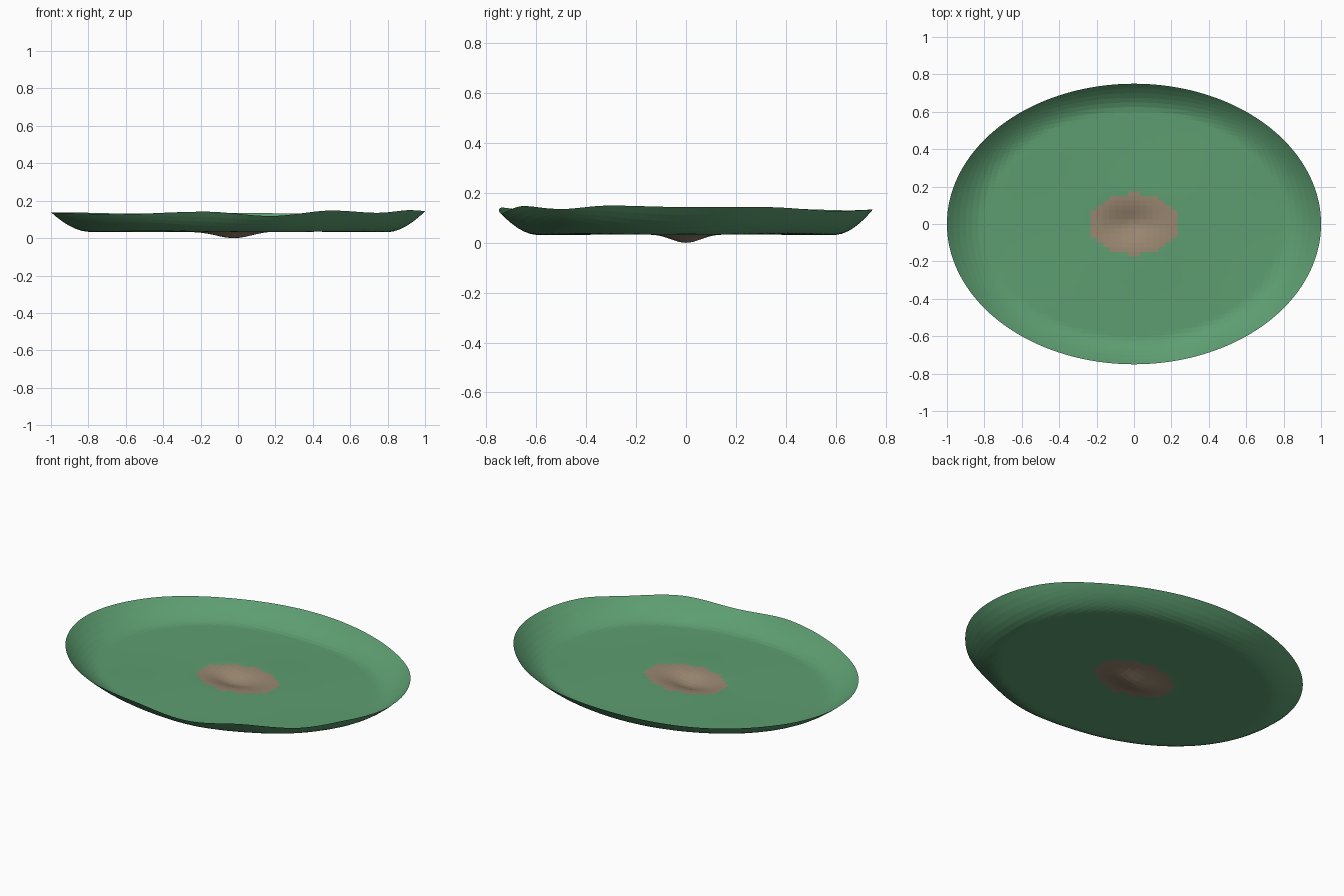
import bpy, bmesh, math

if "Cube" in bpy.data.objects:
    bpy.data.objects.remove(bpy.data.objects["Cube"])

N = 60            # grid cells per side
RX, RY = 1.0, 0.75

# rim height around the edge: (angle in degrees, height)
RIM = [(-180, .143), (-155, .138), (-130, .132), (-100, .146), (-80, .123), (-60, .152),
       (-42, .140), (-24, .154), (0, .148), (24, .148), (53, .132), (90, .139),
       (120, .135), (150, .141), (180, .143)]


def rim_height(a):
    for (a0, h0), (a1, h1) in zip(RIM, RIM[1:]):
        if a <= a1:
            t = max(0, (a - a0) / (a1 - a0))
            t = t * t * (3 - 2 * t)
            return h0 + (h1 - h0) * t
    return RIM[-1][1]


def height(x, y):
    r = math.hypot(x / RX, y / RY)
    ang = math.degrees(math.atan2(y / RY, x / RX))
    base = .039 + .003 * math.sin(5 * x + 1) * math.cos(6 * y)
    lift = max(0, (r - .80) / .20) ** 1.8
    dip = .037 * math.exp(-((x + .02) / .13) ** 2 - (y / .085) ** 2)
    return base + (rim_height(ang) - base) * lift - dip


def material(name, color):
    m = bpy.data.materials.new(name)
    m.diffuse_color = (*color, 1)
    m.use_nodes = True
    m.node_tree.nodes["Principled BSDF"].inputs["Base Color"].default_value = m.diffuse_color
    return m


# leaf dish: square grid bent onto an oval
bm = bmesh.new()
rows = []
for j in range(N + 1):
    v = 2 * j / N - 1
    row = []
    for i in range(N + 1):
        u = 2 * i / N - 1
        x = RX * u * math.sqrt(1 - v * v / 2)
        y = RY * v * math.sqrt(1 - u * u / 2)
        row.append(bm.verts.new((x, y, height(x, y))))
    rows.append(row)
for j in range(N):
    for i in range(N):
        f = bm.faces.new((rows[j][i], rows[j][i + 1], rows[j + 1][i + 1], rows[j + 1][i]))
        c = f.calc_center_median()
        # brown centre patch
        f.material_index = int((abs(c.x) / .25) ** 1.7 + (abs(c.y) / .165) ** 1.7 < 1)
low = min(v.co.z for v in bm.verts)
for v in bm.verts:
    v.co.z -= low
mesh = bpy.data.meshes.new("leaf_dish")
bm.to_mesh(mesh)
bm.free()
mesh.materials.append(material("leaf_green", (.11, .34, .165)))
mesh.materials.append(material("centre_brown", (.32, .24, .165)))
dish = bpy.data.objects.new("leaf_dish", mesh)
bpy.context.collection.objects.link(dish)
